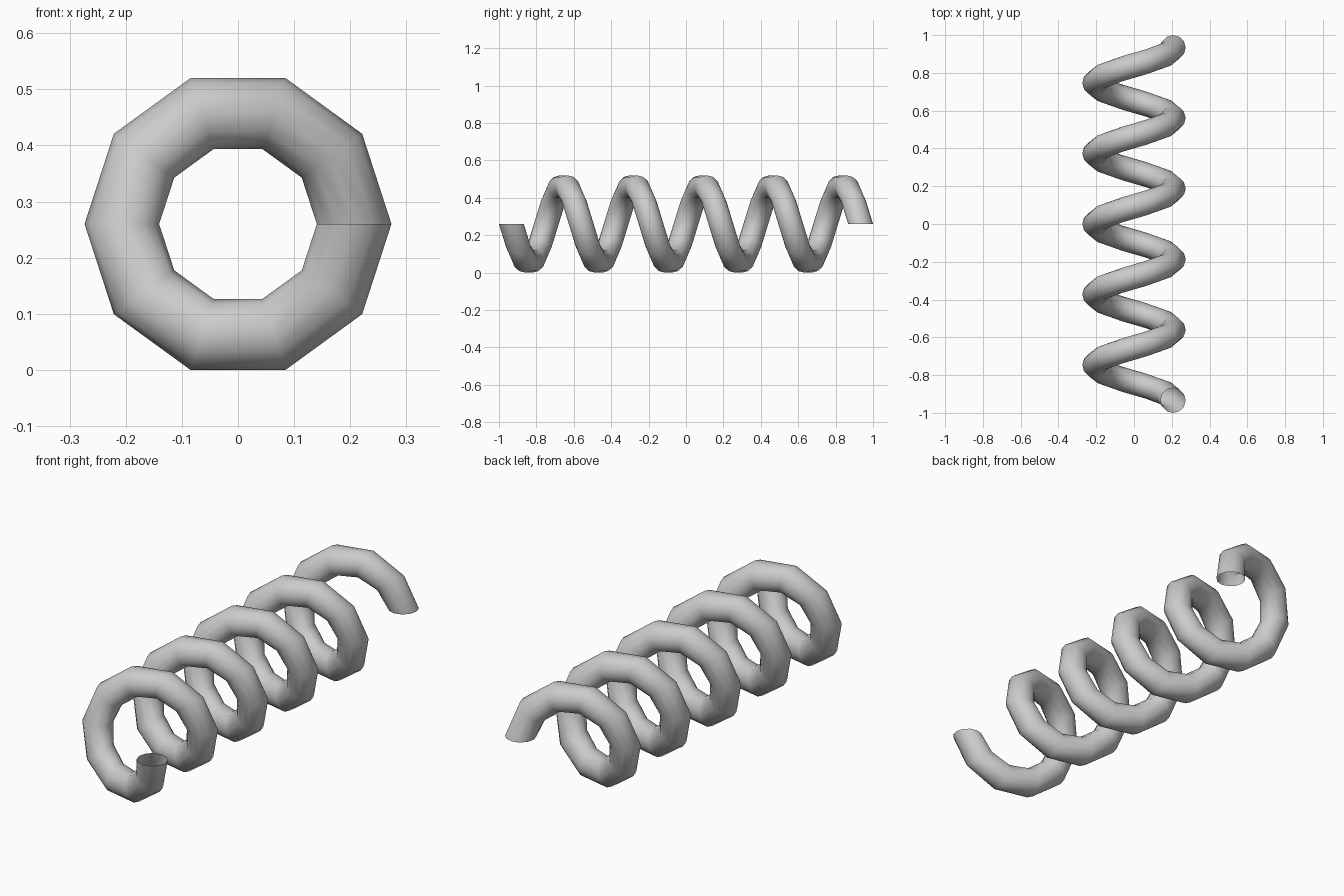
import bpy, bmesh, math
from mathutils import Vector, Matrix

if "Cube" in bpy.data.objects:
    bpy.data.objects.remove(bpy.data.objects["Cube"])

TURNS, STEPS, SIDES = 5, 10, 12
COIL_R, WIRE_R = 0.207, 0.0665
HALF = 1.0 - WIRE_R
CENTRE_Z = 0.26

# Coil spring: a flat round profile screwed around the y axis, open at both ends
bm = bmesh.new()
rings = []
for i in range(TURNS * STEPS + 1):
    turn = Matrix.Rotation(2 * math.pi * i / STEPS, 3, 'Y')
    shift = Vector((0, -HALF + 2 * HALF * i / (TURNS * STEPS), CENTRE_Z))
    ring = []
    for k in range(SIDES):
        a = 2 * math.pi * k / SIDES
        p = Vector((COIL_R + WIRE_R * math.cos(a), WIRE_R * math.sin(a), 0))
        ring.append(bm.verts.new(turn @ p + shift))
    rings.append(ring)
for r0, r1 in zip(rings, rings[1:]):
    for k in range(SIDES):
        n = (k + 1) % SIDES
        bm.faces.new((r0[k], r0[n], r1[n], r1[k]))
bmesh.ops.recalc_face_normals(bm, faces=bm.faces)
mesh = bpy.data.meshes.new("coil_spring")
bm.to_mesh(mesh)
bm.free()
mesh.shade_smooth()
spring = bpy.data.objects.new("coil_spring", mesh)
bpy.context.collection.objects.link(spring)
